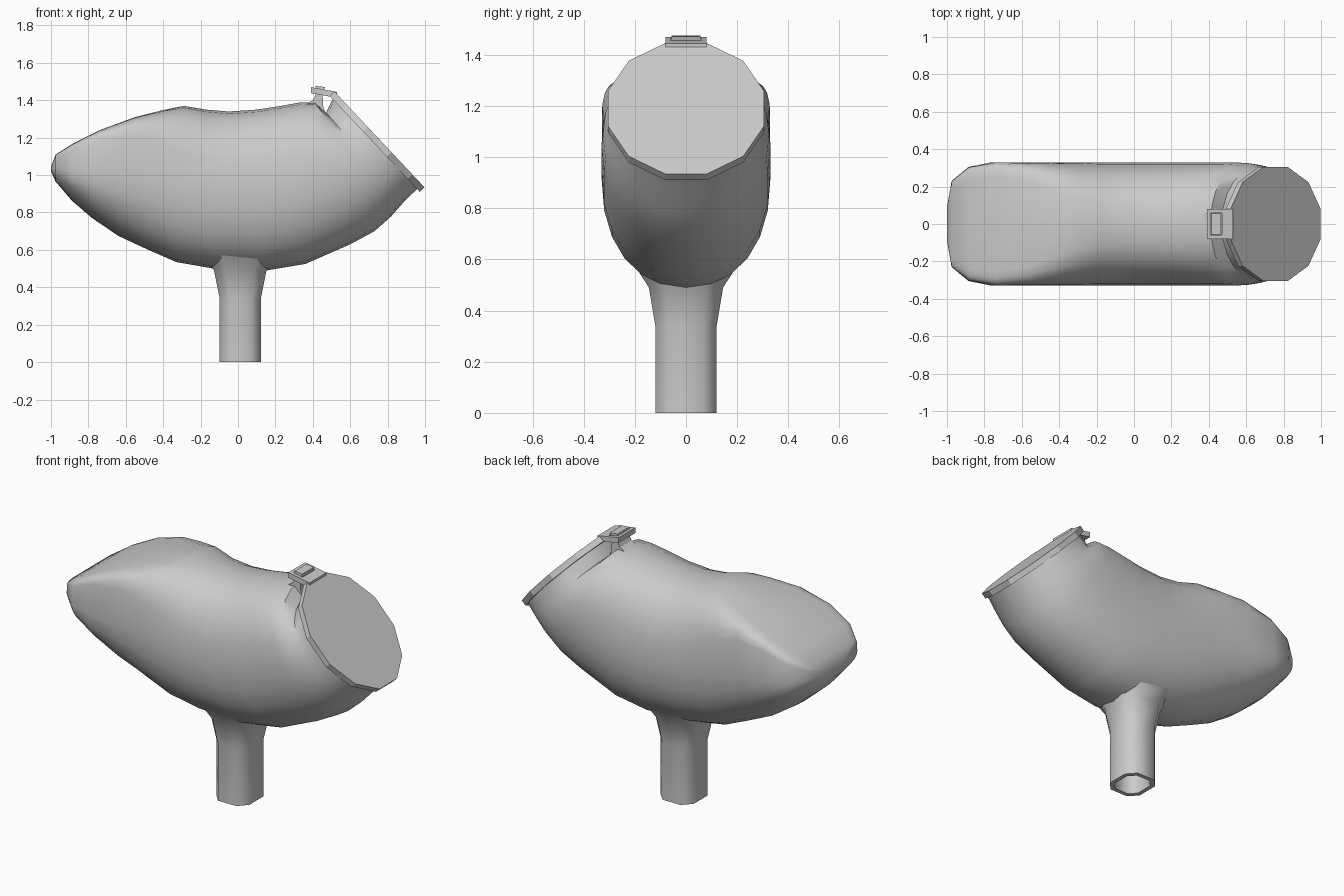
import bpy, bmesh, math

if "Cube" in bpy.data.objects:
    bpy.data.objects.remove(bpy.data.objects["Cube"])


def finish(name, bm, angle=None):
    bmesh.ops.recalc_face_normals(bm, faces=bm.faces)
    me = bpy.data.meshes.new(name)
    bm.to_mesh(me)
    bm.free()
    ob = bpy.data.objects.new(name, me)
    bpy.context.collection.objects.link(ob)
    if angle:
        bpy.ops.object.select_all(action='DESELECT')
        ob.select_set(True)
        bpy.context.view_layer.objects.active = ob
        bpy.ops.object.shade_smooth_by_angle(angle=math.radians(angle))
    return ob


def loft(bm, rings, cap_start=True, cap_end=True):
    loops = [[bm.verts.new(p) for p in r] for r in rings]
    n = len(loops[0])
    for a, b in zip(loops, loops[1:]):
        for i in range(n):
            j = (i + 1) % n
            bm.faces.new((a[i], a[j], b[j], b[i]))
    if cap_start:
        bm.faces.new(loops[0])
    if cap_end:
        bm.faces.new(loops[-1])


def spow(v, n):
    return math.copysign(abs(v) ** (2 / n), v)


def slanted_ring(xt, zt, xb, zb, w, n_top, n_bot=2.2, count=24):
    """Super-ellipse ring hung between a top point and a bottom point."""
    pts = []
    for i in range(count):
        a = 2 * math.pi * i / count
        c, s = math.cos(a), math.sin(a)
        if abs(c) < 1e-6:
            c = 0.0
        n = n_top if c >= 0 else n_bot
        u = spow(c, n)
        pts.append(((xt + xb) / 2 + u * (xt - xb) / 2, w * spow(s, n),
                    (zt + zb) / 2 + u * (zt - zb) / 2))
    return pts


def prism(bm, profile, y0, y1):
    """Extrude an XZ profile between two y values."""
    loft(bm, [[(x, y, z) for x, z in profile] for y in (y0, y1)])


# Hollow body shell: top point, bottom point, half width, top squareness
stations = [
    (-1.00, 1.045, -1.00, 1.02, .09, 4),
    (-.975, 1.11, -.975, .965, .23, 8),
    (-.88, 1.17, -.89, .865, .305, 10),
    (-.74, 1.24, -.78, .77, .33, 11),
    (-.55, 1.31, -.64, .675, .33, 7),
    (-.40, 1.348, -.49, .605, .33, 4),
    (-.29, 1.37, -.33, .535, .33, 3),
    (-.17, 1.35, -.13, .50, .33, 2.5),
    (-.05, 1.34, .15, .49, .33, 2.4),
    (.10, 1.35, .36, .525, .33, 2.4),
    (.23, 1.37, .60, .63, .33, 2.4),
    (.33, 1.388, .73, .70, .33, 2.3),
    (.41, 1.39, .82, .78, .325, 2.2),
    (.47, 1.335, .89, .86, .308, 2.1),
    (.506, 1.406, .958, .926, .295, 2),
]
bm = bmesh.new()
loft(bm, [slanted_ring(*s) for s in stations])
finish("body_shell", bm, 40)


# Feed neck: chamfered tube, open at the bottom, flaring into the body
def neck_ring(rx, ry, z, k=.55):
    corners = [(1, k), (k, 1), (-k, 1), (-1, k), (-1, -k), (-k, -1), (k, -1), (1, -k)]
    return [(.012 + rx * a, ry * b, z) for a, b in corners]


bm = bmesh.new()
loft(bm, [neck_ring(.085, .095, .45), neck_ring(.085, .095, 0), neck_ring(.11, .12, 0),
          neck_ring(.11, .12, .34), neck_ring(.14, .145, .49), neck_ring(.19, .21, .59)])
finish("feed_neck", bm, 50)

# Lid: slanted twelve-sided plate
dx, dz = .685, -.728
bm = bmesh.new()
rings = []
for off in (0, -.035):
    cx, cz = .757 + .728 * off, 1.19 + .685 * off
    ring = []
    for i in range(12):
        a = math.radians(15 + 30 * i)
        u = .363 * math.cos(a)
        ring.append((cx + dx * u, .316 * math.sin(a), cz + dz * u))
    rings.append(ring)
loft(bm, rings)
finish("lid", bm)


# Lid tab: a thin frame around the catch
def tab(x0, x1):
    z = lambda x: 1.47 - .18 * (x - .39)
    return [(x0, z(x0)), (x1, z(x1)), (x1, z(x1) - .032), (x0, z(x0) - .032)]


bm = bmesh.new()
prism(bm, tab(.39, .412), -.08, .08)
prism(bm, tab(.47, .53), -.08, .08)
for s in (-1, 1):
    prism(bm, tab(.412, .47), s * .06, s * .08)
finish("lid_tab", bm)

# Catch post rising from the body through the tab
bm = bmesh.new()
prism(bm, [(.33, 1.36), (.40, 1.40), (.415, 1.43), (.415, 1.476), (.466, 1.471),
           (.452, 1.43), (.455, 1.37), (.47, 1.32)], -.056, .056)
finish("catch_post", bm)
